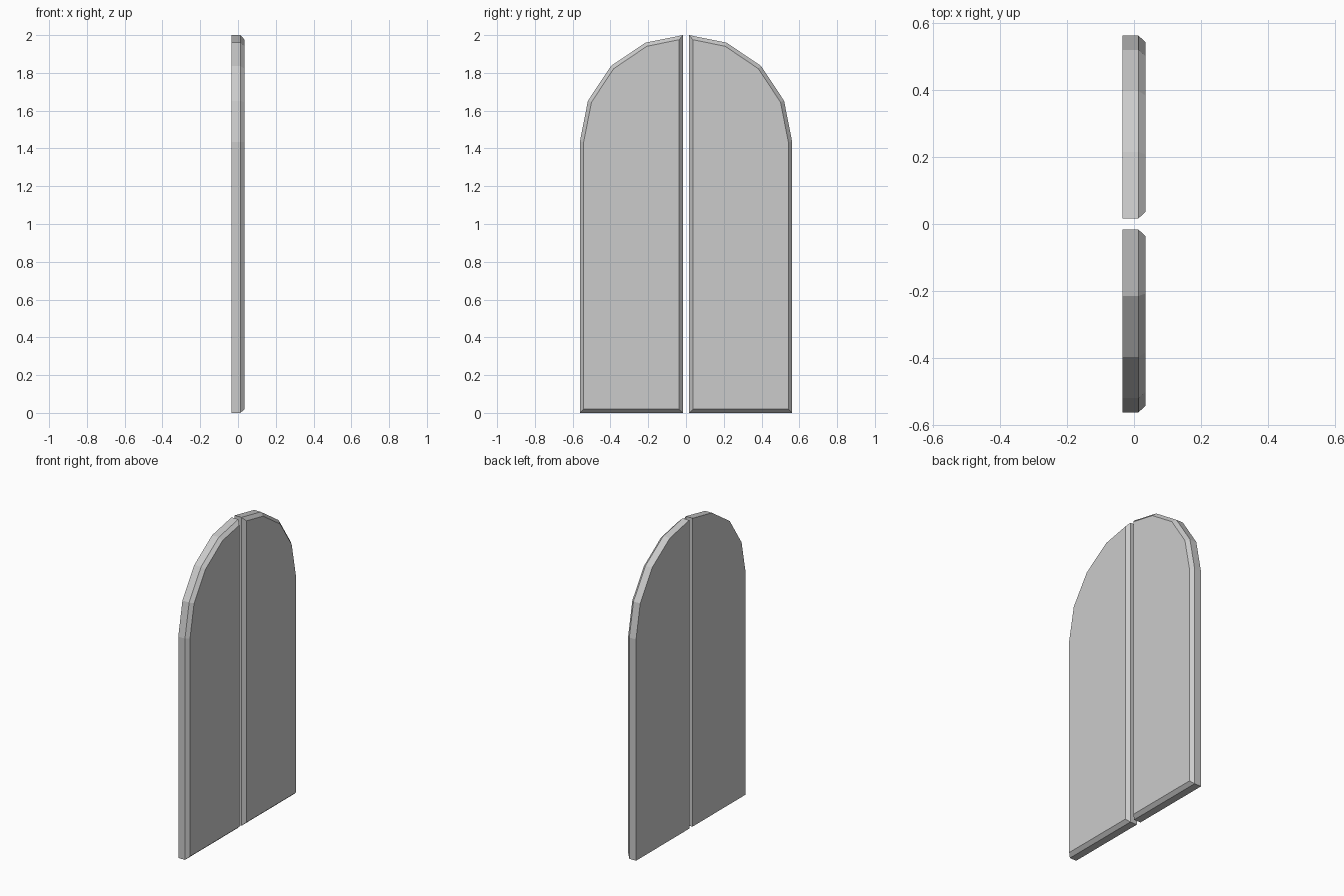
import bpy, bmesh
from math import sin, cos, pi

if "Cube" in bpy.data.objects:
    bpy.data.objects.remove(bpy.data.objects["Cube"])

HALF_W, GAP = 0.562, 0.0165          # outer edge and half of the centre gap
SPRING, RISE = 1.435, 0.568          # arch start height and arch rise
BACK, SHOULDER, FRONT = -0.035, 0.013, 0.035
INSET = 0.02                         # chamfer width on the +x face


def door_leaf(name, side):
    # half-arch outline in the y-z plane
    outline = [(GAP, 0), (HALF_W, 0)]
    outline += [(HALF_W * cos(i * pi / 8), SPRING + RISE * sin(i * pi / 8)) for i in range(4)]
    outline.append((GAP, 2.0))

    bm = bmesh.new()
    back = bm.faces.new([bm.verts.new((BACK, side * y, z)) for y, z in outline])

    # slab thickness
    ext = bmesh.ops.extrude_face_region(bm, geom=[back], use_keep_orig=True)["geom"]
    cap = next(g for g in ext if isinstance(g, bmesh.types.BMFace))
    bmesh.ops.translate(bm, verts=cap.verts[:], vec=(SHOULDER - BACK, 0, 0))
    bmesh.ops.recalc_face_normals(bm, faces=bm.faces[:])

    # chamfered front panel
    bmesh.ops.inset_region(bm, faces=[cap], thickness=INSET, use_even_offset=True)
    bmesh.ops.translate(bm, verts=cap.verts[:], vec=(FRONT - SHOULDER, 0, 0))
    bmesh.ops.recalc_face_normals(bm, faces=bm.faces[:])

    mesh = bpy.data.meshes.new(name)
    bm.to_mesh(mesh)
    bm.free()
    obj = bpy.data.objects.new(name, mesh)
    bpy.context.collection.objects.link(obj)


# mirrored pair of leaves
door_leaf("door_leaf_right", 1)
door_leaf("door_leaf_left", -1)
